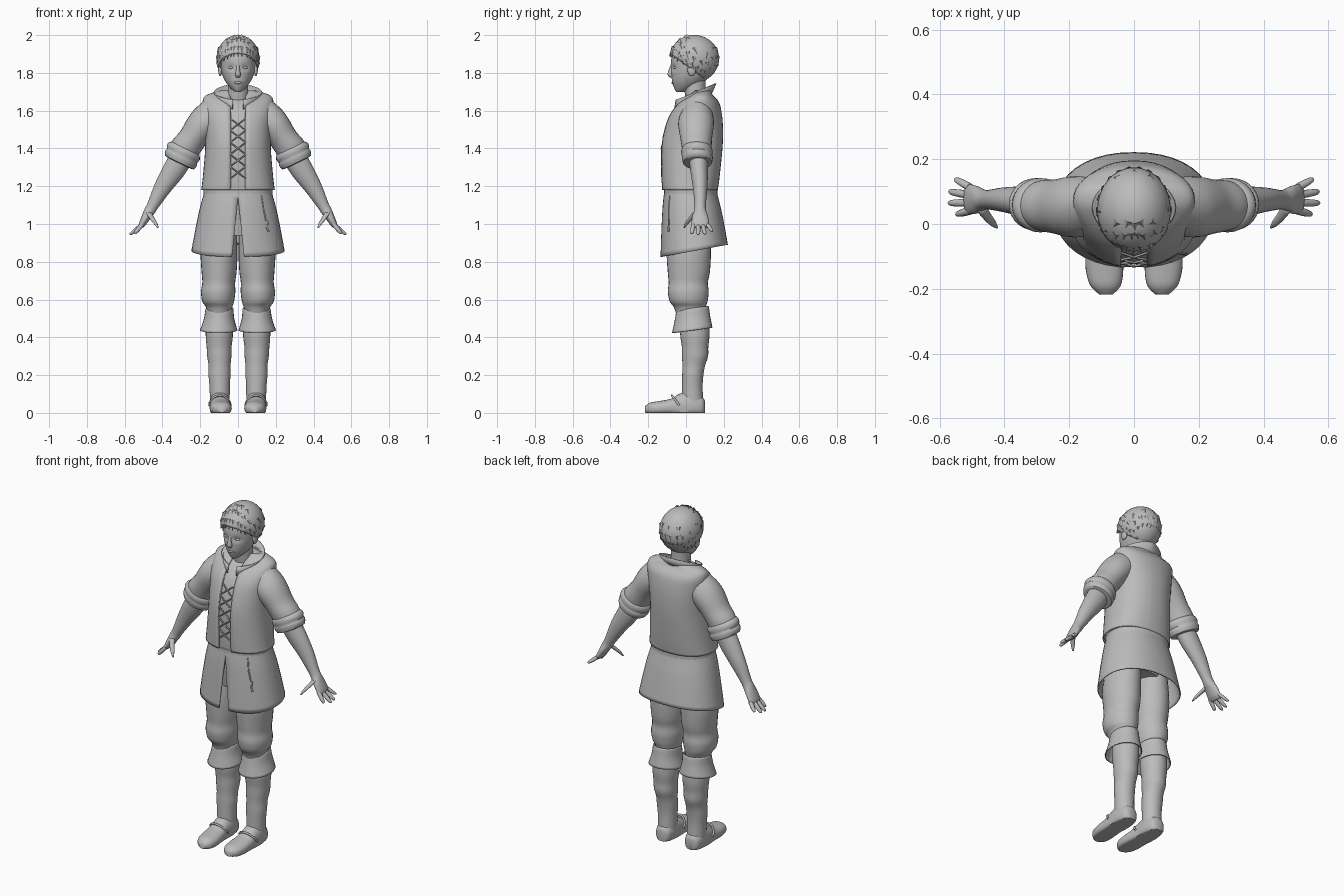
import bpy, bmesh, math, random
from mathutils import Vector, Matrix

random.seed(4)
if "Cube" in bpy.data.objects:
    bpy.data.objects.remove(bpy.data.objects["Cube"])

X, Y, Z = Vector((1, 0, 0)), Vector((0, 1, 0)), Vector((0, 0, 1))
ARM = Vector((.9, 0, .43))

grey = bpy.data.materials.new("plain grey")
grey.use_nodes = True
grey.diffuse_color = (.5, .5, .5, 1)
grey.node_tree.nodes["Principled BSDF"].inputs["Base Color"].default_value = (.5, .5, .5, 1)


def finish(name, bm, mirror=False, thick=0, angle=50):
    """Turn a bmesh into a smooth-shaded object with optional modifiers."""
    bmesh.ops.recalc_face_normals(bm, faces=bm.faces)
    mesh = bpy.data.meshes.new(name)
    bm.to_mesh(mesh)
    bm.free()
    mesh.materials.append(grey)
    ob = bpy.data.objects.new(name, mesh)
    bpy.context.collection.objects.link(ob)
    bpy.ops.object.select_all(action='DESELECT')
    ob.select_set(True)
    bpy.context.view_layer.objects.active = ob
    bpy.ops.object.shade_smooth_by_angle(angle=math.radians(angle))
    if thick:
        ob.modifiers.new("Thickness", 'SOLIDIFY').thickness = thick
    if mirror:
        ob.modifiers.new("Mirror", 'MIRROR').use_mirror_merge = False
    return ob


def smooth_path(secs, sub):
    """Catmull-Rom interpolation of every value in the sections."""
    out, last = [], len(secs) - 1
    for i in range(last):
        a, b, c, d = (secs[min(max(j, 0), last)] for j in range(i - 1, i + 3))
        for k in range(sub):
            t = k / sub
            out.append([q + t / 2 * (r - p + t * (2 * p - 5 * q + 4 * r - s + t * (3 * (q - r) + s - p)))
                        for p, q, r, s in zip(a, b, c, d)])
    return out + [list(secs[-1])]


def loft(name, secs, u=X, v=Y, n=28, power=2, sub=4, caps=True, shape=None, cut=None, **kw):
    """Skin rounded rings given as (x, y, z, radius along u, radius along v)."""
    bm = bmesh.new()
    rings = []
    for x, y, z, ru, rv in smooth_path(secs, sub):
        ring = []
        for k in range(n):
            a = math.tau * k / n
            c, s = math.cos(a), math.sin(a)
            pu = math.copysign(abs(c) ** (2 / power), c) * max(ru, .001)
            pv = math.copysign(abs(s) ** (2 / power), s) * max(rv, .001)
            p = Vector((x, y, z)) + u * pu + v * pv
            ring.append(bm.verts.new(shape(p) if shape else p))
        rings.append(ring)
    for r, q in zip(rings, rings[1:]):
        for k in range(n):
            bm.faces.new((r[k], r[k - 1], q[k - 1], q[k]))
    if caps:
        bm.faces.new(rings[0])
        bm.faces.new(rings[-1])
    if cut:
        cut(bm)
    return finish(name, bm, **kw)


def open_front(top, slope, width):
    """Return a cutter that removes a front strip, widening downward by slope."""
    def cut(bm):
        for s in (-1, 1):
            bmesh.ops.bisect_plane(bm, geom=bm.verts[:] + bm.edges[:] + bm.faces[:],
                                   plane_co=(s * width, 0, top), plane_no=(s, 0, slope))
        gone = []
        for f in bm.faces:
            c = f.calc_center_median()
            if c.y < .03 and abs(c.x) < width + slope * (top - c.z):
                gone.append(f)
        bmesh.ops.delete(bm, geom=gone, context='FACES')
    return cut


def front(secs, x, z, power):
    """Front y of a body loft at a given x and height."""
    secs = sorted(secs, key=lambda s: s[2])
    for a, b in zip(secs, secs[1:]):
        if a[2] <= z <= b[2]:
            t = (z - a[2]) / (b[2] - a[2])
            _, cy, _, rx, ry = [p + t * (q - p) for p, q in zip(a, b)]
            return cy - ry * (1 - min(abs(x / rx), 1) ** power) ** (1 / power)


def cord(name, points, radius):
    cu = bpy.data.curves.new(name, 'CURVE')
    cu.dimensions = '3D'
    cu.bevel_depth, cu.bevel_resolution = radius, 1
    sp = cu.splines.new('POLY')
    sp.points.add(len(points) - 1)
    for pt, p in zip(sp.points, points):
        pt.co = (*p, 1)
    cu.materials.append(grey)
    ob = bpy.data.objects.new(name, cu)
    bpy.context.collection.objects.link(ob)


def ball(name, at, size, **kw):
    bm = bmesh.new()
    bmesh.ops.create_uvsphere(bm, u_segments=16, v_segments=10, radius=1,
                              matrix=Matrix.LocRotScale(Vector(at), None, Vector(size)))
    finish(name, bm, **kw)


# Vest over a slightly smaller shirt
vest = [(0, .02, 1.18, .187, .14), (0, .023, 1.25, .178, .147), (0, .03, 1.4, .166, .155),
        (0, .04, 1.5, .168, .148), (0, .052, 1.58, .176, .13), (0, .07, 1.64, .18, .098),
        (0, .08, 1.675, .165, .058), (0, .085, 1.7, .085, .04)]
loft("vest", vest, power=2.3, n=40, caps=False, thick=-.008, cut=open_front(1.6, 0, .04))
loft("shirt", [(x, y, z, a * .95, b * .95) for x, y, z, a, b in vest], power=2.3)

# Crossed lacing down the vest opening
steps, low, rise = 5, 1.24, .064
for i in range(steps):
    for s in (-1, 1):
        z = low + i * rise
        cord("lace", [(s * w, front(vest, w, h, 2.3) - .005, h)
                      for w, h in ((.042, z), (0, z + rise / 2), (-.042, z + rise))], .004)
for s in (-1, 1):
    cord("vest_edge", [(s * .042, front(vest, .042, z / 100, 2.3) - .002, z / 100)
                       for z in range(119, 161, 5)], .004)

# Tunic skirt with a sloping hem and a front slit
skirt = [(0, .025, 1.2, .165, .128), (0, .025, 1.15, .177, .136), (0, .03, 1.08, .196, .148),
         (0, .036, .98, .217, .16), (0, .043, .855, .24, .172)]


def hem(p):
    p.z += max(0, 1.1 - p.z) * .75 * (p.y - .03)
    return p


loft("tunic_skirt", skirt, power=2.2, n=40, caps=False, thick=-.007, shape=hem,
     cut=open_front(1.14, .1, 0))
loft("belt", [(0, .025, z, r, r * .78) for z, r in ((1.145, .17), (1.15, .182), (1.18, .182), (1.185, .17))],
     power=2.2, sub=1)
loft("hips", [(0, .025, 1.18, .155, .12), (0, .025, 1.05, .165, .125), (0, .025, .94, .14, .11)])

# Keys hanging from the belt
hang = [(x, front(skirt, x, z, 2.2) - .008, z) for x, z in ((.125, 1.15), (.135, 1.08), (.148, 1.02))]
cord("key_cord", hang, .004)
end = Vector(hang[-1])
cord("key_ring", [end + Vector((math.sin(k), 0, math.cos(k) - 1)) * .014 for k in range(8)], .003)
for s in (-1, 1):
    cord("key", [end - Z * .025, end + Vector((s * .014, -.003, -.06))], .005)

# Trousers, boots and shoes
loft("trouser_leg", [(.092, .02, 1.0, .085, .11), (.1, .015, .85, .097, .117), (.1, .015, .75, .093, .112),
                     (.102, .012, .69, .087, .104), (.105, .012, .64, .091, .108), (.105, .014, .59, .084, .1),
                     (.1, .02, .56, .07, .085), (.1, .025, .52, .06, .075)], mirror=True)
loft("boot_shaft", [(.099, .045, .54, .065, .075), (.099, .047, .42, .072, .078), (.1, .048, .35, .066, .07),
                    (.099, .048, .3, .064, .069), (.098, .041, .25, .058, .06), (.098, .036, .2, .058, .056),
                    (.097, .034, .14, .054, .054), (.096, .035, .06, .052, .056)], mirror=True)


def cuff_slope(p):
    p.z += (p.y - .03) * .13
    return p


loft("boot_cuff", [(.098, .035, .545, .062, .074), (.098, .035, .552, .073, .085), (.1, .034, .5, .08, .094),
                   (.102, .033, .437, .099, .107)], caps=False, thick=.006, shape=cuff_slope, mirror=True)


def floor(p):
    p.z = max(p.z, 0)
    return p


loft("shoe", [(.096, .1, .03, .02, .035), (.096, .085, .035, .043, .05), (.096, .03, .04, .054, .075),
              (.096, -.03, .035, .053, .068), (.094, -.08, .03, .056, .045), (.091, -.14, .025, .058, .038),
              (.088, -.19, .022, .047, .032), (.086, -.218, .018, .02, .016)],
     v=Z, power=2.3, shape=floor, mirror=True)
cord_path = [(.096 + .056 * math.cos(k * .314), -.035 - .04 * math.sin(k * .314), .04 + .052 * math.sin(k * .314))
             for k in range(11)]
for s in (-1, 1):
    cord("shoe_strap", [(s * x, y, z) for x, y, z in cord_path], .006)

# Sleeves, rolled cuffs and forearms
loft("sleeve", [(.1, .06, 1.615, .088, .07), (.15, .055, 1.565, .092, .09), (.19, .053, 1.52, .086, .094),
                (.235, .054, 1.46, .077, .085), (.27, .056, 1.415, .08, .08), (.29, .058, 1.38, .08, .075)],
     u=ARM, mirror=True)
loft("rolled_cuff", [(.278, .056, 1.405, .066, .066), (.28, .057, 1.4, .084, .078), (.289, .058, 1.38, .096, .084),
                     (.297, .059, 1.36, .088, .08), (.3, .06, 1.352, .093, .082), (.31, .061, 1.325, .084, .076),
                     (.311, .061, 1.322, .055, .05)], u=ARM, sub=2, mirror=True)
loft("forearm", [(.3, .065, 1.35, .062, .05), (.345, .07, 1.275, .059, .046), (.4, .075, 1.19, .046, .038),
                 (.45, .075, 1.1, .031, .03), (.467, .075, 1.07, .029, .032), (.485, .075, 1.04, .024, .042),
                 (.507, .076, 1.0, .018, .046), (.518, .077, .982, .01, .04)], u=ARM, mirror=True)

# Fingers and thumb
tips = ((.548, .03, .948), (.572, .065, .943), (.57, .1, .945), (.552, .138, .96))
for i, tip in enumerate(tips):
    root, tip = Vector((.505, .041 + i * .024, 1.0)), Vector(tip)
    loft("finger", [(*root.lerp(tip, t), r, r) for t, r in ((0, .012), (.5, .012), (.9, .009), (1, .003))],
         u=ARM, n=10, sub=2, mirror=True)
loft("thumb", [(.475, .055, 1.06, .017, .02), (.455, .025, 1.03, .014, .014), (.438, .005, 1.005, .011, .011),
               (.424, -.01, .98, .004, .004)], n=12, mirror=True)

# Neck and open collar
loft("neck", [(0, .07, 1.6, .07, .06), (0, .05, 1.68, .054, .055), (0, .045, 1.78, .056, .06)])
bm = bmesh.new()
rows = []
for k in range(-16, 17):
    a = math.radians(k * 10)
    s, c = math.sin(a), math.cos(a)
    b = (1 + c) / 2
    rows.append((bm.verts.new((.08 * s, .055 + .07 * c - .05 * (1 - b) ** 2, 1.605 + .07 * b)),
                 bm.verts.new((.125 * s * abs(s) ** .5, .05 + .105 * c, 1.655 + .09 * b))))
for r, q in zip(rows, rows[1:]):
    bm.faces.new((r[0], q[0], q[1], r[1]))
finish("collar", bm, thick=.006)


# Head with eye hollows, nose, lips and ears
def hollows(p):
    if p.y < 0:
        d = ((abs(p.x) - .036) / .02) ** 2 + ((p.z - 1.828) / .014) ** 2
        p.y += .012 * math.exp(-d)
    return p


loft("head", [(0, -.028, 1.7, .016, .024), (0, -.01, 1.718, .038, .052), (0, .01, 1.75, .064, .083),
              (0, .026, 1.79, .083, .103), (0, .035, 1.84, .092, .115), (0, .042, 1.9, .094, .115),
              (0, .042, 1.96, .07, .085)], n=48, sub=5, shape=hollows)
loft("nose", [(0, -.072, 1.845, .008, .008), (0, -.078, 1.815, .01, .014), (0, -.08, 1.79, .015, .017),
              (0, -.074, 1.775, .009, .01)], n=12)
ball("lips", (0, -.068, 1.748), (.024, .01, .007))
ball("eye", (.036, -.057, 1.828), (.015, .01, .008), mirror=True)
ball("ear", (.094, .03, 1.815), (.011, .022, .032), mirror=True)

# Hair cap, fringe and loose locks
core, size = Vector((0, .043, 1.875)), Vector((.108, .126, .12))
bm = bmesh.new()
bmesh.ops.create_uvsphere(bm, u_segments=32, v_segments=20, radius=1,
                          matrix=Matrix.LocRotScale(core, None, size))
bmesh.ops.bisect_plane(bm, geom=bm.verts[:] + bm.edges[:] + bm.faces[:], clear_inner=True,
                       plane_co=(0, -.07, 1.895), plane_no=(0, .74, 1))
finish("hair", bm, thick=-.006)


def scalp(a, z, out=1):
    s = math.sqrt(max(0, 1 - ((z - core.z) / size.z) ** 2)) * out
    return Vector((size.x * s * math.sin(a), core.y - size.y * s * math.cos(a), z))


bm = bmesh.new()
for row, (lift, count) in enumerate(((0, 30), (.04, 22), (.085, 12))):
    for i in range(count):
        a = math.tau * (i + row / 2) / count
        z = 1.85
        for _ in range(4):
            z = 1.895 - .74 * (scalp(a, z).y + .07)
        z = min(max(z, 1.775) + lift, 1.97)
        p, q = scalp(a, min(z + .035, 1.99), .97), scalp(a + random.uniform(-.05, .2), z - .014, 1.05)
        turn = (q - p).to_track_quat('Z', 'Y')
        bmesh.ops.create_cone(bm, segments=6, radius1=.015, radius2=.001, depth=(q - p).length,
                              matrix=Matrix.LocRotScale((p + q) / 2, turn, None))
finish("hair_locks", bm)
